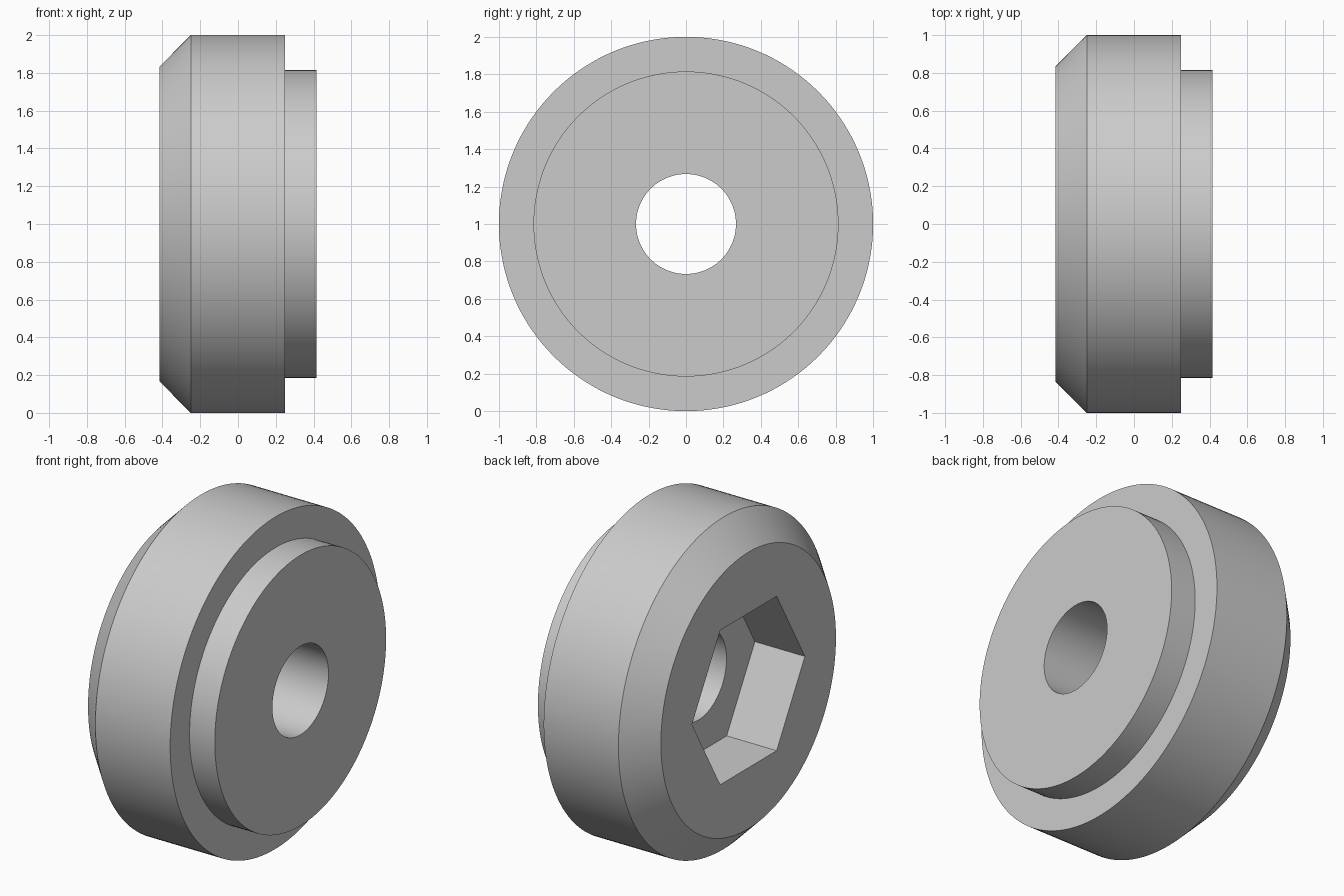
import bpy
import bmesh
from math import cos, sin, pi, radians

default_cube = bpy.data.objects.get("Cube")
if default_cube:
    bpy.data.objects.remove(default_cube, do_unlink=True)

SEGMENTS = 144
HALF_WIDTH = 0.416
RIM_RADIUS = 1.0
FACE_RADIUS = 0.833
BOSS_RADIUS = 0.815
BORE_RADIUS = 0.267
HEX_RADIUS = 0.537
POCKET_FLOOR = -0.083

# Plain grey material
grey = bpy.data.materials.new("plain grey")
grey.use_nodes = True
grey.diffuse_color = (0.6, 0.6, 0.6, 1)
grey.node_tree.nodes["Principled BSDF"].inputs["Base Color"].default_value = grey.diffuse_color


def circle(angle):
    return 1.0


def hexagon(angle):
    """Distance to a unit hexagon's side, with corners on the y axis."""
    return cos(pi / 6) / cos(angle % (pi / 3) - pi / 6)


# Closed cross-section: position along the axis, radius, outline shape
sections = [
    (-HALF_WIDTH, HEX_RADIUS, hexagon),    # pocket mouth
    (-HALF_WIDTH, FACE_RADIUS, circle),    # chamfer start
    (-0.25, RIM_RADIUS, circle),           # chamfer end
    (0.248, RIM_RADIUS, circle),           # shoulder
    (0.248, BOSS_RADIUS, circle),          # boss foot
    (HALF_WIDTH, BOSS_RADIUS, circle),     # boss edge
    (HALF_WIDTH, BORE_RADIUS, circle),     # bore exit
    (POCKET_FLOOR, BORE_RADIUS, circle),   # bore entry
    (POCKET_FLOOR, HEX_RADIUS, hexagon),   # pocket floor
]

bm = bmesh.new()
rings = []
for x, radius, shape in sections:
    ring = []
    for i in range(SEGMENTS):
        angle = 2 * pi * i / SEGMENTS
        r = radius * shape(angle)
        ring.append(bm.verts.new((x, r * cos(angle), 1 + r * sin(angle))))
    rings.append(ring)

# Skin neighbouring rings, joining the last back to the first
for a, b in zip(rings, rings[1:] + rings[:1]):
    for i in range(SEGMENTS):
        j = (i + 1) % SEGMENTS
        bm.faces.new((a[i], a[j], b[j], b[i]))
bmesh.ops.recalc_face_normals(bm, faces=bm.faces)

mesh = bpy.data.meshes.new("wheel_hub")
bm.to_mesh(mesh)
bm.free()
mesh.materials.append(grey)

hub = bpy.data.objects.new("wheel_hub", mesh)
bpy.context.collection.objects.link(hub)
bpy.ops.object.select_all(action="DESELECT")
hub.select_set(True)
bpy.context.view_layer.objects.active = hub
bpy.ops.object.shade_smooth_by_angle(angle=radians(30))
